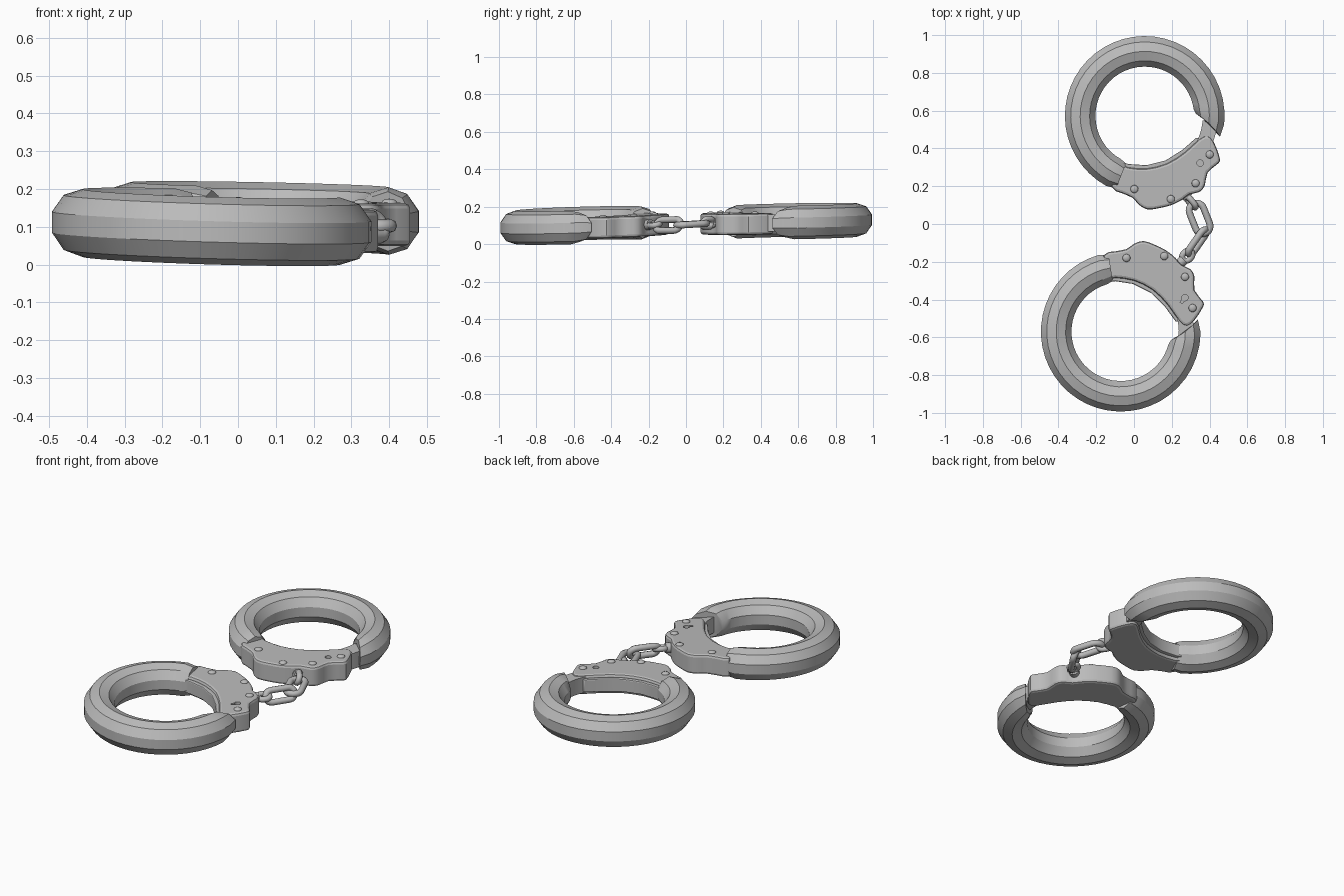
import bpy, bmesh
from math import sin, cos, pi, radians
from mathutils import Matrix, Vector

cube = bpy.data.objects.get("Cube")
if cube:
    bpy.data.objects.remove(cube)

steel = bpy.data.materials.new("brushed_steel")
steel.use_nodes = True
COLOR = (0.5, 0.5, 0.5, 1)
steel.diffuse_color = COLOR
steel.node_tree.nodes["Principled BSDF"].inputs["Base Color"].default_value = COLOR


def select(ob):
    bpy.ops.object.select_all(action="DESELECT")
    ob.select_set(True)
    bpy.context.view_layer.objects.active = ob


def finish(bm, name, matrix, angle=32):
    bm.transform(matrix)
    bmesh.ops.recalc_face_normals(bm, faces=bm.faces)
    mesh = bpy.data.meshes.new(name)
    bm.to_mesh(mesh)
    bm.free()
    mesh.materials.append(steel)
    ob = bpy.data.objects.new(name, mesh)
    bpy.context.collection.objects.link(ob)
    select(ob)
    bpy.ops.object.shade_smooth_by_angle(angle=radians(angle))
    return ob


def arc(name, matrix, section, radius, a0, a1, steps, skew=0, taper=1):
    """Sweep a section around the cuff, with slanted and tapered ends."""
    bm = bmesh.new()
    width = max(dr for dr, z in section)
    rows = []
    for i in range(steps + 1):
        t = i / steps
        s = taper if i in (0, steps) else 1
        row = []
        for dr, z in section:
            a = radians(a0 + (a1 - a0) * t + skew * dr / width * t ** 8)
            r = radius + dr * s
            row.append(bm.verts.new((r * cos(a), r * sin(a), z * s)))
        rows.append(row)
    n = len(section)
    for p, q in zip(rows, rows[1:]):
        for j in range(n):
            k = (j + 1) % n
            bm.faces.new((p[j], p[k], q[k], q[j]))
    bm.faces.new(rows[0])
    bm.faces.new(rows[-1])
    return finish(bm, name, matrix)


def slab(name, matrix, outline, low, high, bevel):
    """Extrude an outline and round its rims."""
    bm = bmesh.new()
    bottom = bm.faces.new([bm.verts.new((x, y, low)) for x, y in outline])
    ext = bmesh.ops.extrude_face_region(bm, geom=[bottom])["geom"]
    top = [v for v in ext if isinstance(v, bmesh.types.BMVert)]
    bmesh.ops.translate(bm, verts=top, vec=(0, 0, high - low))
    ob = finish(bm, name, matrix, 40)
    if bevel:
        mod = ob.modifiers.new("rim", "BEVEL")
        mod.width, mod.segments = bevel, 2
        mod.limit_method, mod.angle_limit = "ANGLE", radians(60)
        bpy.ops.object.modifier_apply(modifier="rim")
        bpy.ops.object.shade_smooth_by_angle(angle=radians(40))
    return ob


def rounded(points):
    """Insert a smooth midpoint between neighbouring outline points."""
    out = []
    n = len(points)
    for i in range(n):
        a, b, c, d = (Vector(points[(i + k) % n]) for k in (-1, 0, 1, 2))
        out += [b, (b + c) * 0.5625 - (a + d) * 0.0625]
    return out


def cut(ob, cutter):
    mod = ob.modifiers.new("cut", "BOOLEAN")
    mod.object, mod.operation, mod.solver = cutter, "DIFFERENCE", "EXACT"
    select(ob)
    bpy.ops.object.modifier_apply(modifier="cut")
    bpy.data.objects.remove(cutter)


# Lock housing outline, from the cuff centre
INNER = [(0.31, 0.055), (0.25, 0.14), (0.17, 0.22), (0.07, 0.27), (-0.03, 0.285), (-0.09, 0.28)]
OUTER = [(-0.09, 0.405), (-0.03, 0.425), (0.03, 0.437), (0.07, 0.465), (0.12, 0.48),
         (0.18, 0.46), (0.24, 0.43), (0.29, 0.39), (0.32, 0.355), (0.37, 0.33),
         (0.39, 0.29), (0.39, 0.22), (0.435, 0.16), (0.435, 0.13), (0.39, 0.06), (0.35, 0.03)]
RIVETS = [(0.03, 0.39), (0.23, 0.40), (0.34, 0.29), (0.38, 0.125)]
KEY = Vector((0.34, 0.18))
TUBE = [(0.085 * cos(2 * pi * (i + 0.5) / 10), 0.085 * sin(2 * pi * (i + 0.5) / 10) / cos(pi / 10))
        for i in range(10)]
TONGUE = [(-0.035, -0.045), (0.045, -0.045), (0.045, 0.045), (-0.035, 0.045)]
TOP = 0.053


def cuff(side, center, turn, flip, slope, arm_end):
    shear = Matrix.Identity(4)
    shear[2][0], shear[2][1] = -slope, slope
    m = (Matrix.Translation(center) @ shear @ Matrix.Rotation(radians(turn), 4, "Z")
         @ Matrix.Diagonal((1, flip, 1, 1)))

    # Thick ring, ratchet tongue and housing
    arc(side + "_cuff_ring", m, TUBE, 0.342, 99, arm_end, 34, 9, 0.88)
    arc(side + "_ratchet_tongue", m, TONGUE, 0.342, -8, 19, 6)
    housing = slab(side + "_lock_housing", m, rounded(INNER + OUTER), -0.06, TOP, 0.014)

    # Narrow guide along the inner edge
    inward = [Vector(p) * (1 - 0.018 / Vector(p).length) for p in INNER]
    outward = [Vector(p) * 1.1 for p in reversed(INNER)]
    slab(side + "_inner_guide", m, inward + outward, -0.04, 0.035, 0.006)

    # Keyhole: round hole with a slot
    circle = [KEY + Vector((cos(i * pi / 8), sin(i * pi / 8))) * 0.017 for i in range(16)]
    cut(housing, slab("hole_cutter", m, circle, 0.025, 0.1, 0))
    along = Vector((-0.6, -0.8))
    across = Vector((0.8, -0.6)) * 0.007
    slot = [KEY + across, KEY - across, KEY + along * 0.035 - across, KEY + along * 0.035 + across]
    cut(housing, slab("slot_cutter", m, slot, 0.025, 0.1, 0))
    select(housing)
    bpy.ops.object.shade_smooth_by_angle(angle=radians(40))

    # Domed rivets
    for i, (x, y) in enumerate(RIVETS):
        bm = bmesh.new()
        bmesh.ops.create_uvsphere(bm, u_segments=16, v_segments=8, radius=0.021)
        place = Matrix.Translation((x, y, TOP)) @ Matrix.Diagonal((1, 1, 0.5, 1))
        finish(bm, f"{side}_rivet_{i + 1}", m @ place, 60)


cuff("front", (-0.07, -0.57, 0.1), 0, 1, 0.03, 360)
cuff("back", (0.057, 0.572, 0.122), -12.5, -1, 0.02, 354)


def link(name, start, end, width, wire, roll):
    """Oval wire loop whose outside runs from start to end."""
    start, end = Vector(start), Vector(end)
    along = (end - start).normalized()
    flat = along.cross(Vector((0, 0, 1))).normalized()
    side = Matrix.Rotation(radians(roll), 3, along) @ flat
    r = width / 2 - wire
    half = max((end - start).length / 2 - wire - r, 0)
    curve = bpy.data.curves.new(name, "CURVE")
    curve.dimensions = "3D"
    curve.bevel_depth, curve.bevel_resolution = wire, 2
    spline = curve.splines.new("POLY")
    spline.points.add(19)
    spline.use_cyclic_u = True
    for i, p in enumerate(spline.points):
        a = -pi / 2 + pi * (i % 10) / 9 + pi * (i // 10)
        shift = half if i < 10 else -half
        p.co = (*((start + end) / 2 + along * (r * cos(a) + shift) + side * r * sin(a)), 1)
    ob = bpy.data.objects.new(name, curve)
    bpy.context.collection.objects.link(ob)
    curve.materials.append(steel)
    select(ob)
    bpy.ops.object.convert(target="MESH")
    bpy.ops.object.shade_smooth_by_angle(angle=radians(50))


def stud(name, start, end, radius):
    start, end = Vector(start), Vector(end)
    bm = bmesh.new()
    bmesh.ops.create_cone(bm, cap_ends=True, segments=14, radius1=radius, radius2=radius,
                          depth=(end - start).length)
    turn = (end - start).to_track_quat("Z", "Y").to_matrix().to_4x4()
    finish(bm, name, Matrix.Translation((start + end) / 2) @ turn)


# Swivels and chain links
stud("front_swivel_stud", (0.21, -0.24, 0.1), (0.265, -0.188, 0.105), 0.028)
link("front_swivel_eye", (0.25, -0.2, 0.104), (0.315, -0.135, 0.106), 0.078, 0.016, 15)
link("front_chain_link", (0.28, -0.175, 0.1), (0.392, -0.015, 0.103), 0.1, 0.018, 65)
link("back_chain_link", (0.31, 0.125, 0.112), (0.385, -0.065, 0.1), 0.115, 0.018, 0)
link("back_swivel_eye", (0.27, 0.155, 0.115), (0.335, 0.075, 0.11), 0.078, 0.016, 70)
stud("back_swivel_stud", (0.24, 0.2, 0.115), (0.285, 0.14, 0.114), 0.028)
